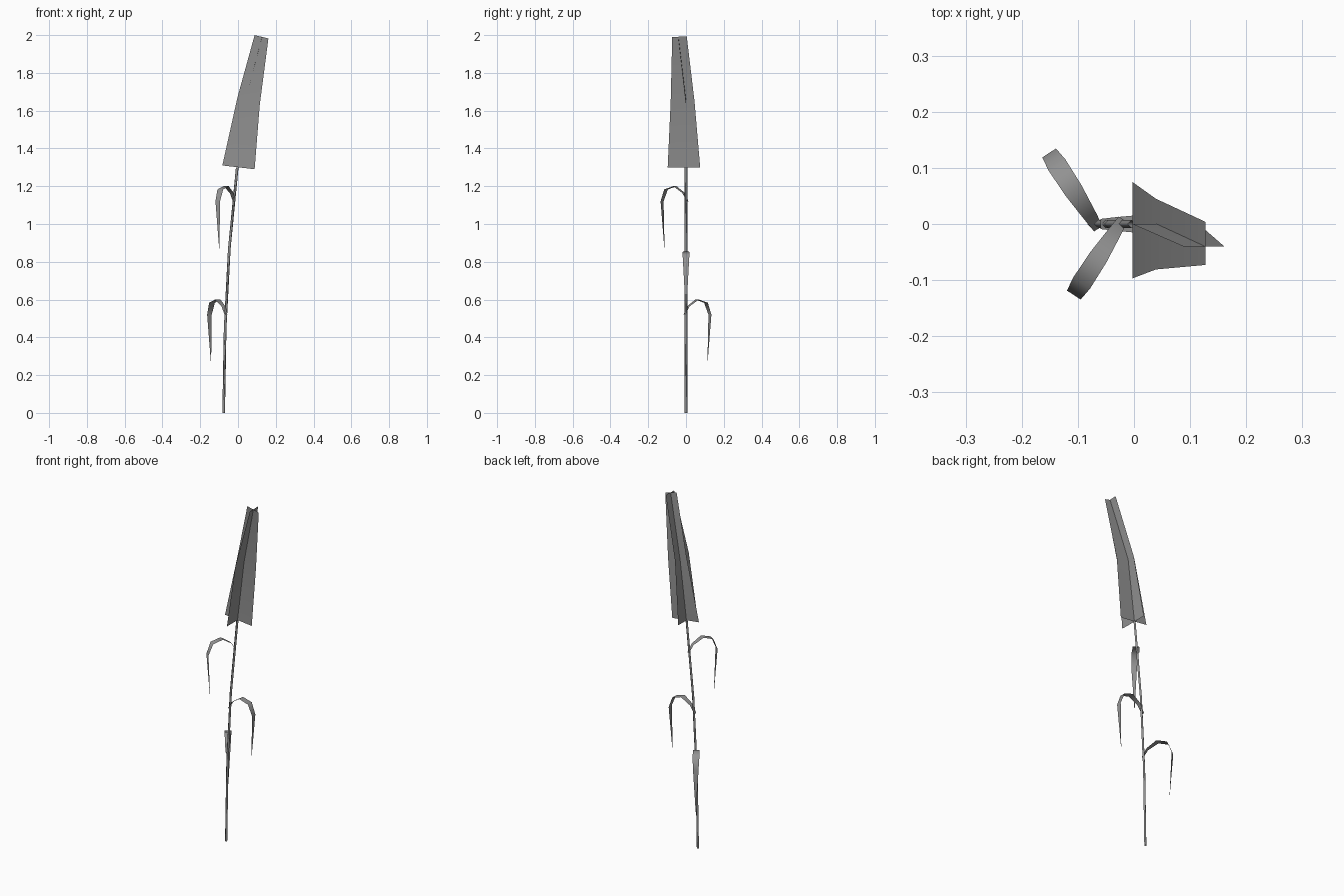
import bpy
import math
from mathutils import Vector

if "Cube" in bpy.data.objects:
    bpy.data.objects.remove(bpy.data.objects["Cube"])

grey = bpy.data.materials.new("dark_grey")
grey.diffuse_color = (0.29, 0.29, 0.29, 1)
grey.use_nodes = True
grey.node_tree.nodes["Principled BSDF"].inputs["Base Color"].default_value = grey.diffuse_color


def make_object(name, verts, faces):
    mesh = bpy.data.meshes.new(name)
    mesh.from_pydata(verts, [], faces)
    mesh.materials.append(grey)
    mesh.update()
    mesh.shade_smooth()
    obj = bpy.data.objects.new(name, mesh)
    bpy.context.collection.objects.link(obj)
    return obj


def strip(name, pairs):
    """Flat ribbon through successive left/right point pairs."""
    verts = [p for pair in pairs for p in pair]
    faces = [(2*i, 2*i + 1, 2*i + 3, 2*i + 2) for i in range(len(pairs) - 1)]
    return make_object(name, verts, faces)


# Stem: thin square tube following a gentle bend
SIDES = 4
path = [(-0.076, 0.0), (-0.068, 0.45), (-0.046, 0.87), (-0.004, 1.30)]
verts, faces = [], []
for x, z in path:
    for k in range(SIDES):
        a = 2 * math.pi * k / SIDES
        verts.append((x + 0.007 * math.cos(a), 0.007 * math.sin(a), z))
for i in range(len(path) - 1):
    for k in range(SIDES):
        n = (k + 1) % SIDES
        faces.append((i*SIDES + k, i*SIDES + n, (i+1)*SIDES + n, (i+1)*SIDES + k))
make_object("stem", verts, faces)

# Drooping leaves: radial distance, height, half width
LEAF = [(-0.01, 0.0, 0.009), (0.016, 0.045, 0.012), (0.07, 0.08, 0.017),
        (0.126, 0.063, 0.018), (0.151, 0.0, 0.0145), (0.136, -0.25, 0.001)]


def leaf(name, x, z, degrees):
    a = math.radians(degrees)
    out = Vector((math.cos(a), math.sin(a), 0))
    side = Vector((-math.sin(a), math.cos(a), 0))
    pairs = []
    for r, h, w in LEAF:
        c = Vector((x, 0, z + h)) + out * r
        pairs.append((c - side * w, c + side * w))
    strip(name, pairs)


leaf("lower_leaf", -0.069, 0.52, 123)
leaf("middle_leaf", -0.05, 0.775, 0)
leaf("upper_leaf", -0.025, 1.12, 237)

# Seed head: two crossed tapering cards bent toward the top
strip("head_card_wide", [
    ((-0.083, 0, 1.31), (0.088, 0, 1.29)),
    ((-0.003, 0, 1.67), (0.115, 0, 1.63)),
    ((0.088, -0.04, 2.0), (0.161, -0.04, 1.982)),
])
strip("head_card_deep", [
    ((-0.003, -0.097, 1.30), (-0.003, 0.075, 1.30)),
    ((0.039, -0.081, 1.65), (0.039, 0.045, 1.65)),
    ((0.127, -0.073, 1.99), (0.127, 0.004, 1.993)),
])
